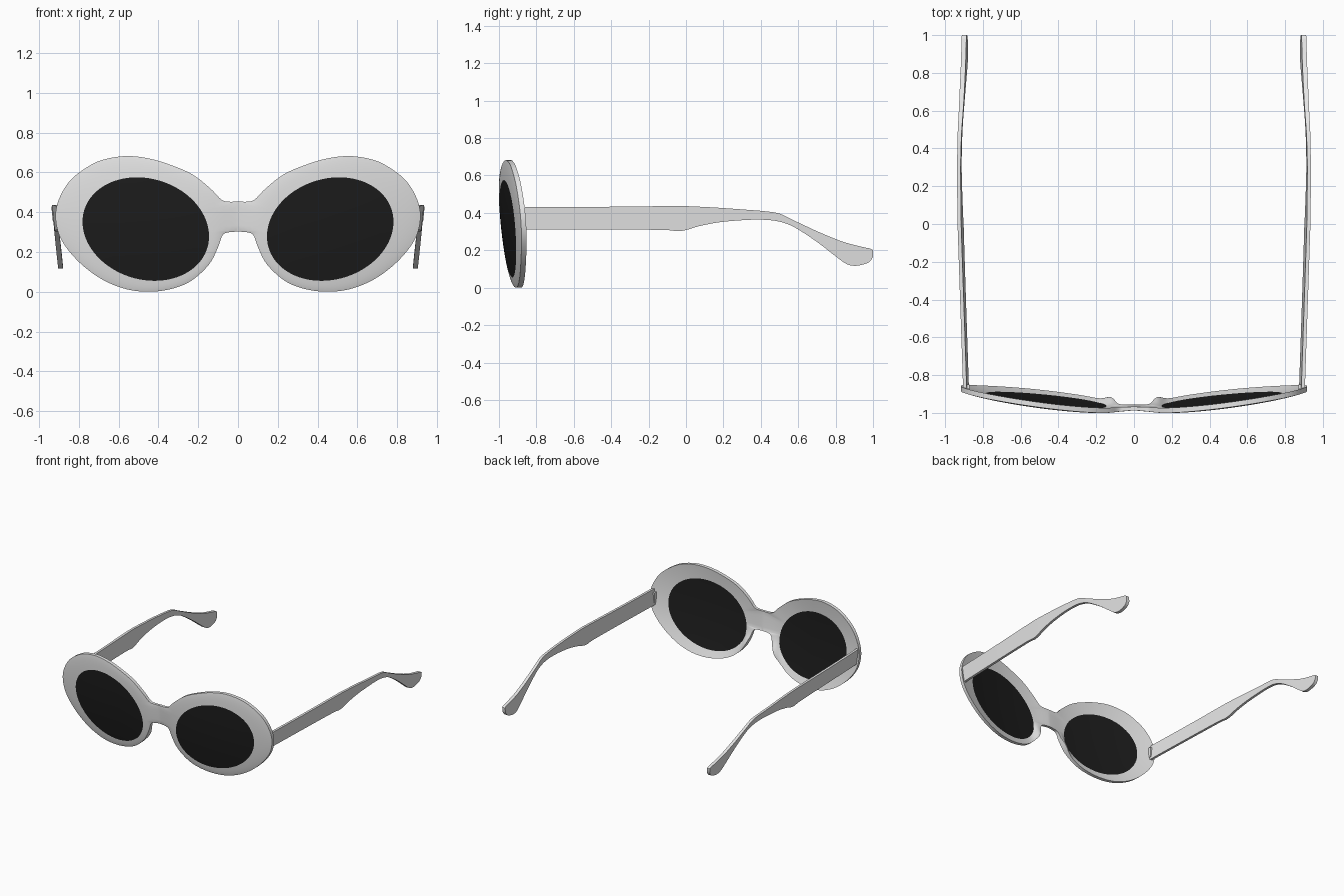
import bpy, bmesh, math
from mathutils import Matrix, Vector

if "Cube" in bpy.data.objects:
    bpy.data.objects.remove(bpy.data.objects["Cube"])


def material(name, v):
    m = bpy.data.materials.new(name)
    m.diffuse_color = (v, v, v, 1)
    m.use_nodes = True
    m.node_tree.nodes["Principled BSDF"].inputs["Base Color"].default_value = m.diffuse_color
    return m


FRAME = material("light grey plastic", 0.8)
LENS = material("black tinted lens", 0.012)
RIM, THIN = 0.03, 0.02      # thickness at the outer rim and at the lens


def finish(name, bm, mat, angle=35):
    """Turn a right-hand half into a mirrored, smooth-shaded object."""
    bmesh.ops.recalc_face_normals(bm, faces=bm.faces)
    me = bpy.data.meshes.new(name)
    bm.to_mesh(me)
    bm.free()
    me.materials.append(mat)
    ob = bpy.data.objects.new(name, me)
    bpy.context.collection.objects.link(ob)
    bpy.ops.object.select_all(action='DESELECT')
    ob.select_set(True)
    bpy.context.view_layer.objects.active = ob
    bpy.ops.object.shade_smooth_by_angle(angle=math.radians(angle))
    mod = ob.modifiers.new("mirror", 'MIRROR')
    mod.use_clip = True
    mod.merge_threshold = 0.0005
    return ob


def wrap(x, z, depth):
    """Bend the flat front: curved around the face, lower edge tilted back."""
    y = -1.008 + 0.132 * x * x + 0.19 * (z - 0.6) ** 2
    near = math.exp(-(x / 0.1) ** 2)
    return Vector((x, y + 0.014 * near + depth * (1 - 0.25 * near), z))


def catmull(pts, n):
    v = [Vector(p) for p in pts]
    v = [2 * v[0] - v[1]] + v + [2 * v[-1] - v[-2]]
    out = []
    for a, b, c, d in zip(v, v[1:], v[2:], v[3:]):
        for i in range(n):
            t = i / n
            out.append(0.5 * (2 * b + (c - a) * t + (2 * a - 5 * b + 4 * c - d) * t * t
                              + (3 * b - a - 3 * c + d) * t ** 3))
    return out + [v[-2]]


# Outline of half the front, from bridge top around the eye to bridge bottom
outline = catmull([(0, .453), (.05, .453), (.085, .464), (.14, .52), (.235, .593), (.36, .645),
                   (.46, .672), (.56, .682), (.66, .668), (.74, .637), (.84, .563), (.9, .465),
                   (.917, .37), (.89, .265), (.81, .16), (.7, .072), (.58, .018), (.46, 0),
                   (.34, .013), (.235, .055), (.145, .138), (.1, .225), (.08, .28), (.055, .297),
                   (0, .303)], 5)
for p in (outline[0], outline[-1]):
    p.x = 0
outline += [Vector((0, .303 + .03 * i)) for i in range(1, 5)]
N = len(outline)

# Slightly slanted oval of the lens, one point on the ray to each outline point
CENTRE = Vector((0.4635, 0.315))


def lens_point(p):
    d = (p - CENTRE).normalized()
    u = d.x / 0.318
    v = (d.y / 0.26 - u * math.sin(0.14)) / math.cos(0.14)
    return CENTRE + d / math.hypot(u, v)


oval = [lens_point(p) for p in outline]


def join_rings(bm, r0, r1, skip=False):
    for i in range(N):
        j = (i + 1) % N
        # leave the mirror plane open
        if skip and outline[i].x < 1e-4 and outline[j].x < 1e-4:
            continue
        bm.faces.new((r0[i], r0[j], r1[j], r1[i]))


def back_depth(t, p):
    """Back side: thicker towards the rim, with a soft nose pad bulge."""
    pad = math.exp(-((p.x - .135) / .05) ** 2 - ((p.y - .19) / .075) ** 2)
    return THIN + (RIM - THIN) * t + .028 * pad * math.sin(t * math.pi / 2)


# Front frame: closed loop of rings, front side out and back side in
steps = [0, .2, .4, .6, .8, .93, 1]
bm = bmesh.new()
rings = []
for back in (False, True):
    for t in (reversed(steps) if back else steps):
        ring = []
        for p, q in zip(outline, oval):
            f = q.lerp(p, t)
            ring.append(bm.verts.new(wrap(*f, back_depth(t, f) if back else .003 * t ** 4)))
        rings.append(ring)
for k in range(len(rings)):
    join_rings(bm, rings[k], rings[(k + 1) % len(rings)], k == len(steps) - 1)
finish("front_frame", bm, FRAME)

# Lenses: curved discs flush with both sides of the frame
bm = bmesh.new()
edges = []
for depth in (0, THIN):
    rs = [[bm.verts.new(wrap(*CENTRE.lerp(q, s), depth)) for q in oval] for s in (1, .8, .6, .4, .2)]
    mid = bm.verts.new(wrap(*CENTRE, depth))
    for a, b in zip(rs, rs[1:]):
        join_rings(bm, a, b)
    for i in range(N):
        bm.faces.new((rs[-1][i], rs[-1][(i + 1) % N], mid))
    edges.append(rs[0])
join_rings(bm, *edges)
finish("lenses", bm, LENS)

# Temple arms: (y, top z, bottom z) along the arm
arm = catmull([(-.875, .432, .311), (-.5, .432, .311), (-.13, .436, .309), (-.05, .437, .302),
               (0, .436, .308), (.07, .433, .329), (.18, .427, .35), (.32, .417, .362),
               (.42, .409, .363), (.5, .396, .353), (.58, .358, .323), (.7, .302, .245),
               (.8, .26, .168), (.86, .239, .126), (.91, .226, .117), (.96, .214, .128),
               (.985, .209, .142), (1, .2, .165)], 4)
bend = [(-.875, .89), (-.4, .906), (0, .919), (.3, .924), (.6, .919), (1.01, .917)]


def arm_x(y, z):
    for (y0, x0), (y1, x1) in zip(bend, bend[1:]):
        if y <= y1:
            break
    return x0 + (x1 - x0) * (y - y0) / (y1 - y0) + 0.1 * (z - 0.38)


bm = bmesh.new()
loops = []
for y, top, low in arm:
    half = .0095 + .003 * min(1, max(0, (y - .4) / .3))
    loops.append([bm.verts.new((arm_x(y, z) + s * half, y, z))
                  for s, z in ((-1, low), (1, low), (1, top), (-1, top))])
for a, b in zip(loops, loops[1:]):
    for i in range(4):
        bm.faces.new((a[i], a[(i + 1) % 4], b[(i + 1) % 4], b[i]))
bm.faces.new(loops[0])
bm.faces.new(loops[-1])
finish("temple_arms", bm, FRAME)

# Hinges: small blocks between frame and arms
bm = bmesh.new()
bmesh.ops.create_cube(bm, size=1, matrix=Matrix.Translation((.878, -.865, .37))
                      @ Matrix.Diagonal((.016, .03, .08, 1)))
finish("hinges", bm, FRAME)
